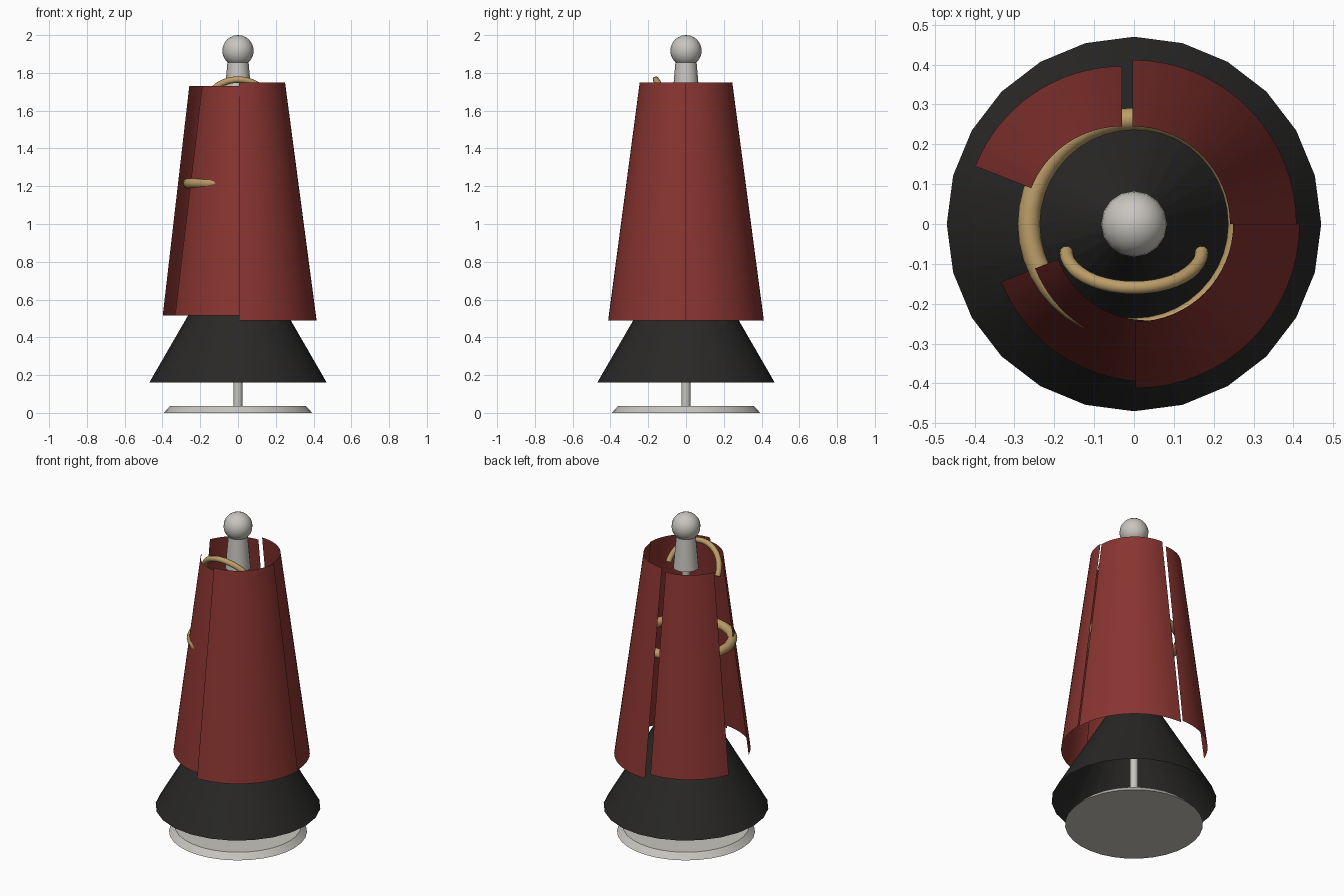
import bpy, bmesh
from math import sin, cos, pi, radians, hypot

if "Cube" in bpy.data.objects:
    bpy.data.objects.remove(bpy.data.objects["Cube"])


def material(name, rgb):
    m = bpy.data.materials.new(name)
    m.diffuse_color = (*rgb, 1)
    m.use_nodes = True
    m.node_tree.nodes["Principled BSDF"].inputs["Base Color"].default_value = m.diffuse_color
    return m


RED = material("red", (0.25, 0.035, 0.03))
BLACK = material("black", (0.022, 0.021, 0.02))
GOLD = material("gold", (0.50, 0.34, 0.14))
PALE = material("pale", (0.58, 0.56, 0.52))


def finish(name, bm, mat):
    me = bpy.data.meshes.new(name)
    bm.to_mesh(me)
    bm.free()
    ob = bpy.data.objects.new(name, me)
    bpy.context.collection.objects.link(ob)
    me.materials.append(mat)
    bpy.ops.object.select_all(action='DESELECT')
    ob.select_set(True)
    bpy.context.view_layer.objects.active = ob
    bpy.ops.object.shade_smooth_by_angle(angle=radians(35))
    return ob


def cone(name, r1, r2, z1, z2, sides, mat, caps=True):
    bm = bmesh.new()
    bmesh.ops.create_cone(bm, cap_ends=caps, segments=sides,
                          radius1=r1, radius2=r2, depth=z2 - z1)
    bmesh.ops.translate(bm, verts=bm.verts, vec=(0, 0, (z1 + z2) / 2))
    return finish(name, bm, mat)


def panel(name, cx, a1, a2, r1, r2, z1, z2, steps=16):
    # open sheet: part of a cone wall
    bm = bmesh.new()
    cols = []
    for i in range(steps + 1):
        a = radians(a1 + (a2 - a1) * i / steps)
        cols.append([bm.verts.new((cx + r * cos(a), r * sin(a), z))
                     for r, z in ((r1, z1), (r2, z2))])
    for p, q in zip(cols, cols[1:]):
        bm.faces.new((p[0], q[0], q[1], p[1]))
    return finish(name, bm, RED)


def tube(name, points, radius, closed):
    cu = bpy.data.curves.new(name, 'CURVE')
    cu.dimensions = '3D'
    cu.bevel_depth = radius
    cu.bevel_resolution = 3
    cu.use_fill_caps = True
    sp = cu.splines.new('POLY')
    sp.points.add(len(points) - 1)
    for p, co in zip(sp.points, points):
        p.co = (*co, 1)
    sp.use_cyclic_u = closed
    sp.use_smooth = True
    cu.materials.append(GOLD)
    ob = bpy.data.objects.new(name, cu)
    bpy.context.collection.objects.link(ob)


# stand
cone("base", 0.393, 0.36, 0, 0.036, 32, PALE)
cone("pole", 0.024, 0.024, 0.03, 1.68, 12, PALE)

# open black skirt
cone("skirt", 0.47, 0.025, 0.16, 0.93, 24, BLACK, caps=False)

# four red coat panels
panel("panel_back_right", -0.004, 0, 90, 0.412, 0.245, 0.49, 1.75)
panel("panel_front_right", 0.004, -90, 0, 0.412, 0.245, 0.49, 1.75)
panel("panel_back_left", -0.03, 90, 158.5, 0.396, 0.245, 0.515, 1.73)
panel("panel_front_left", 0.035, 201.5, 270, 0.396, 0.242, 0.515, 1.73)

# waist ring
tube("waist_ring", [(0.264 * cos(2 * pi * i / 40), 0.264 * sin(2 * pi * i / 40), 1.215)
                    for i in range(40)], 0.028, True)

# tilted half loop at the collar
L = hypot(0.09, 0.145)
tube("collar_loop", [(0.17 * cos(pi * i / 20), -0.07 - 0.09 / L * 0.17 * sin(pi * i / 20),
                      1.62 + 0.145 / L * 0.17 * sin(pi * i / 20))
                     for i in range(21)], 0.017, False)

# neck and head
cone("neck", 0.073, 0.054, 1.66, 1.88, 16, PALE)
bm = bmesh.new()
bmesh.ops.create_uvsphere(bm, u_segments=16, v_segments=12, radius=0.083)
bmesh.ops.translate(bm, verts=bm.verts, vec=(0, 0, 1.917))
finish("head", bm, PALE)
